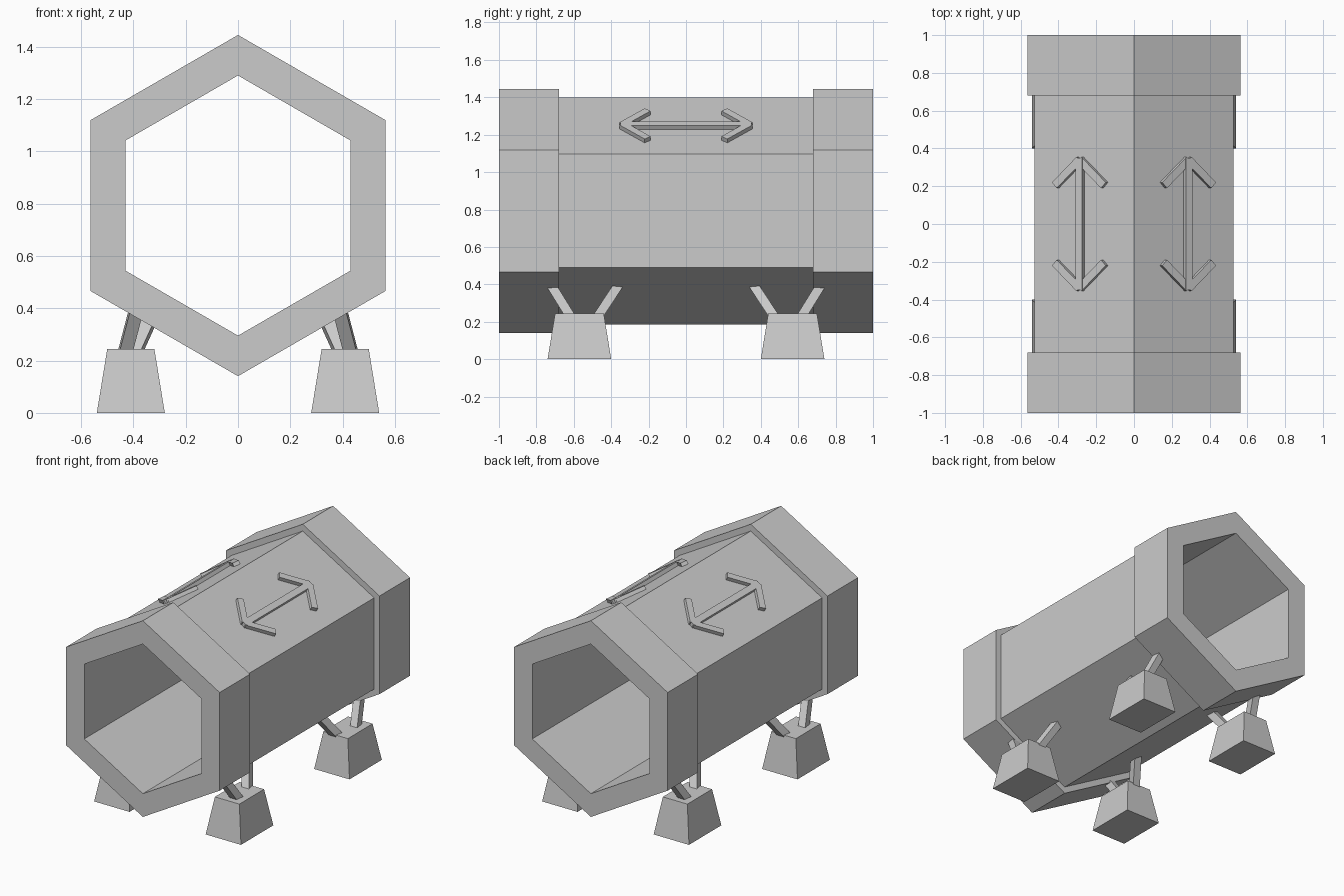
import bpy, bmesh
from math import sin, cos, radians
from mathutils import Vector, Matrix

cube = bpy.data.objects.get("Cube")
if cube:
    bpy.data.objects.remove(cube)

grey = bpy.data.materials.new("grey")
grey.use_nodes = True
colour = (0.6, 0.6, 0.6, 1)
grey.diffuse_color = colour
grey.node_tree.nodes["Principled BSDF"].inputs["Base Color"].default_value = colour

AXIS_Z = 0.793      # height of the tunnel axis
BORE = 0.4975       # corner radius of the hollow
HULL = 0.607        # corner radius of the middle section
RING = 0.6525       # corner radius of the end collars


def finish(name, bm):
    bmesh.ops.recalc_face_normals(bm, faces=bm.faces)
    mesh = bpy.data.meshes.new(name)
    bm.to_mesh(mesh)
    bm.free()
    mesh.materials.append(grey)
    obj = bpy.data.objects.new(name, mesh)
    bpy.context.collection.objects.link(obj)
    return obj


def hex_tube(name, radius, y0, y1):
    """Hollow six-sided sleeve running along y."""
    bm = bmesh.new()
    loops = []
    for r, y in ((radius, y0), (radius, y1), (BORE, y1), (BORE, y0)):
        loops.append([bm.verts.new((r * sin(radians(60 * i)), y,
                                    AXIS_Z + r * cos(radians(60 * i))))
                      for i in range(6)])
    for k in range(4):
        a, b = loops[k], loops[(k + 1) % 4]
        for i in range(6):
            j = (i + 1) % 6
            bm.faces.new((a[i], a[j], b[j], b[i]))
    return finish(name, bm)


def add_beam(bm, start, end, width, height, up):
    """Square-ended bar between two points."""
    start, end = Vector(start), Vector(end)
    along = (end - start).normalized()
    side = along.cross(Vector(up)).normalized()
    top = side.cross(along)
    frame = Matrix((side * width, along * (end - start).length, top * height)).transposed()
    matrix = Matrix.Translation((start + end) / 2) @ frame.to_4x4()
    bmesh.ops.create_cube(bm, size=1, matrix=matrix)


# Tunnel body and collars
hex_tube("middle_hull", HULL, -0.68, 0.68)
hex_tube("front_collar", RING, -1, -0.68)
hex_tube("back_collar", RING, 0.68, 1)

# Double-headed arrow rails on the two roof slopes
for sx, side_name in ((1, "left"), (-1, "right")):
    normal = Vector((sx * 0.5, 0, 0.866))
    slope = Vector((sx * 0.866, 0, -0.5))
    base = Vector((0, 0, AXIS_Z)) + normal * (HULL * 0.866 + 0.012) + slope * 0.02

    def on_roof(u, y):
        return base + slope * u + Vector((0, y, 0))

    bm = bmesh.new()
    add_beam(bm, on_roof(0, -0.35), on_roof(0, 0.35), 0.042, 0.026, normal)
    for sy in (-1, 1):
        for su in (-1, 1):
            add_beam(bm, on_roof(0, sy * 0.34), on_roof(su * 0.15, sy * 0.205),
                     0.042, 0.024, normal)
    finish(side_name + "_roof_arrow", bm)

# Tapered feet, each with two struts to the hull
for sx, side_name in ((1, "left"), (-1, "right")):
    for sy, end_name in ((-1, "front"), (1, "back")):
        name = end_name + "_" + side_name
        bm = bmesh.new()
        bmesh.ops.create_cube(bm, size=1)
        for v in bm.verts:
            hx, hy = (0.09, 0.13) if v.co.z > 0 else (0.13, 0.17)
            v.co = (sx * 0.41 + 2 * hx * v.co.x, sy * 0.57 + 2 * hy * v.co.y,
                    0.245 if v.co.z > 0 else 0)
        finish(name + "_foot", bm)

        bm = bmesh.new()
        add_beam(bm, (sx * 0.44, sy * 0.60, 0.2), (sx * 0.385, sy * 0.73, 0.41),
                 0.05, 0.05, (sx, 0, 0))
        add_beam(bm, (sx * 0.41, sy * 0.49, 0.2), (sx * 0.31, sy * 0.345, 0.42),
                 0.05, 0.05, (sx, 0, 0))
        finish(name + "_struts", bm)
